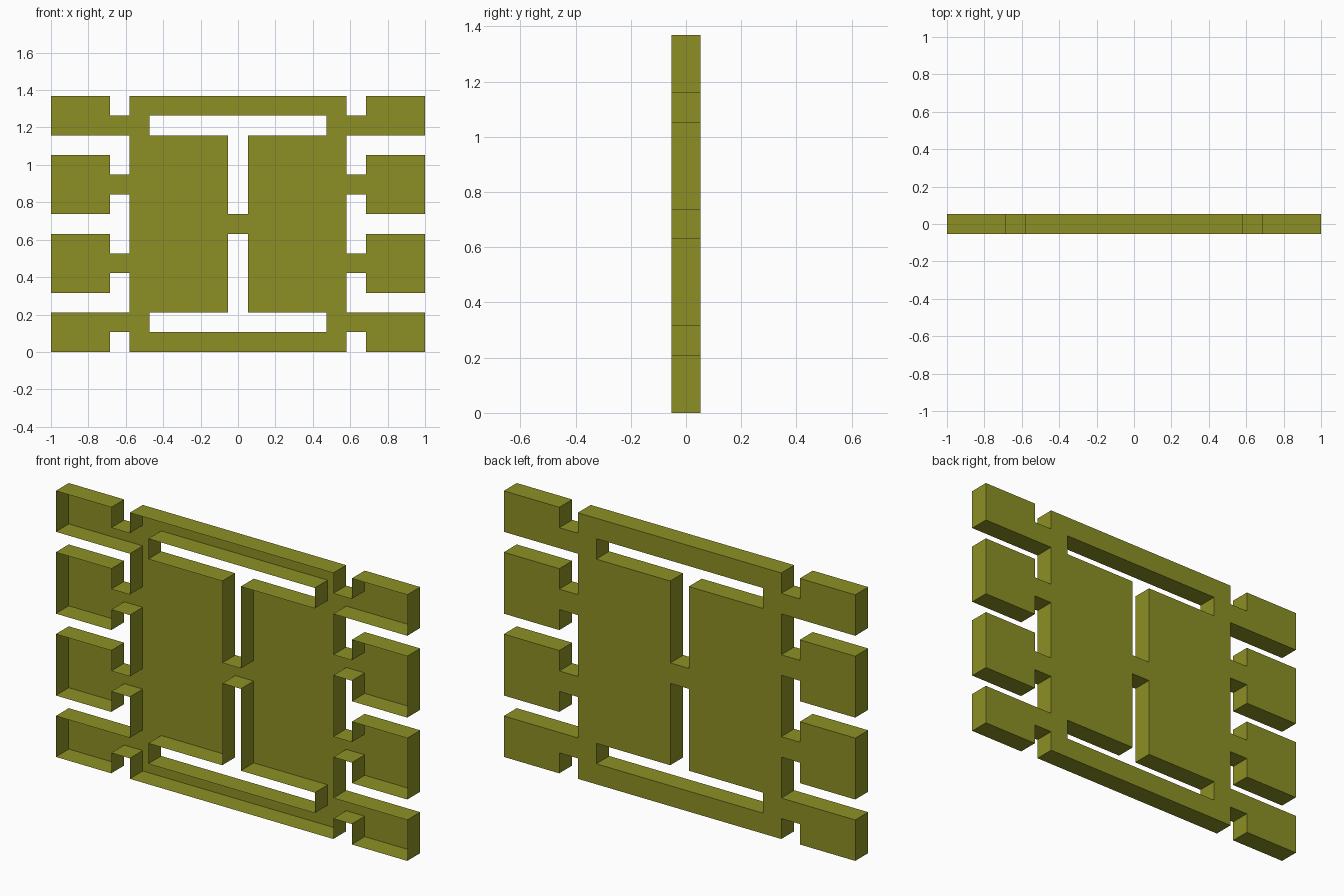
import bpy
import bmesh

if "Cube" in bpy.data.objects:
    bpy.data.objects.remove(bpy.data.objects["Cube"])

U = 2 / 19            # one module of the layout grid (19 wide, 13 tall)
HALF = U / 2          # half the plate depth


def cells(x0, x1, z0, z1):
    return {(x, z) for x in range(x0, x1) for z in range(z0, z1)}


# Central plate with two T-shaped openings
layout = cells(4, 15, 0, 13)
for z0, z1 in ((1, 2), (11, 12)):
    layout -= cells(5, 14, z0, z1)
for z0, z1 in ((2, 6), (7, 11)):
    layout -= cells(9, 10, z0, z1)

# Side pads and their narrow necks, mirrored left to right
pads = [((0, 2), (1, 2)), ((3, 6), (4, 5)), ((7, 10), (8, 9)), ((11, 13), (11, 12))]
for pad, neck in pads:
    side = cells(0, 3, *pad) | cells(3, 4, *neck)
    layout |= side | {(18 - x, z) for x, z in side}

# Back skin
bm = bmesh.new()
corners = {}


def corner(x, z):
    if (x, z) not in corners:
        corners[x, z] = bm.verts.new((x * U - 1, HALF, z * U))
    return corners[x, z]


for x, z in sorted(layout):
    bm.faces.new([corner(x, z), corner(x, z + 1), corner(x + 1, z + 1), corner(x + 1, z)])

# Rim walls run forward from every outline edge; the front stays open
for edge in [e for e in bm.edges if e.is_boundary]:
    loop = edge.link_loops[0]
    a, b = loop.vert, loop.link_loop_next.vert
    fa, fb = (bm.verts.new((v.co.x, -HALF, v.co.z)) for v in (a, b))
    bm.faces.new([b, a, fa, fb])
bmesh.ops.remove_doubles(bm, verts=bm.verts, dist=1e-4)

mesh = bpy.data.meshes.new("slotted_tray")
bm.to_mesh(mesh)
bm.free()

olive = bpy.data.materials.new("olive")
olive.diffuse_color = (0.262, 0.279, 0.018, 1)
olive.use_nodes = True
olive.node_tree.nodes["Principled BSDF"].inputs["Base Color"].default_value = olive.diffuse_color
mesh.materials.append(olive)
bpy.context.collection.objects.link(bpy.data.objects.new("slotted_tray", mesh))
